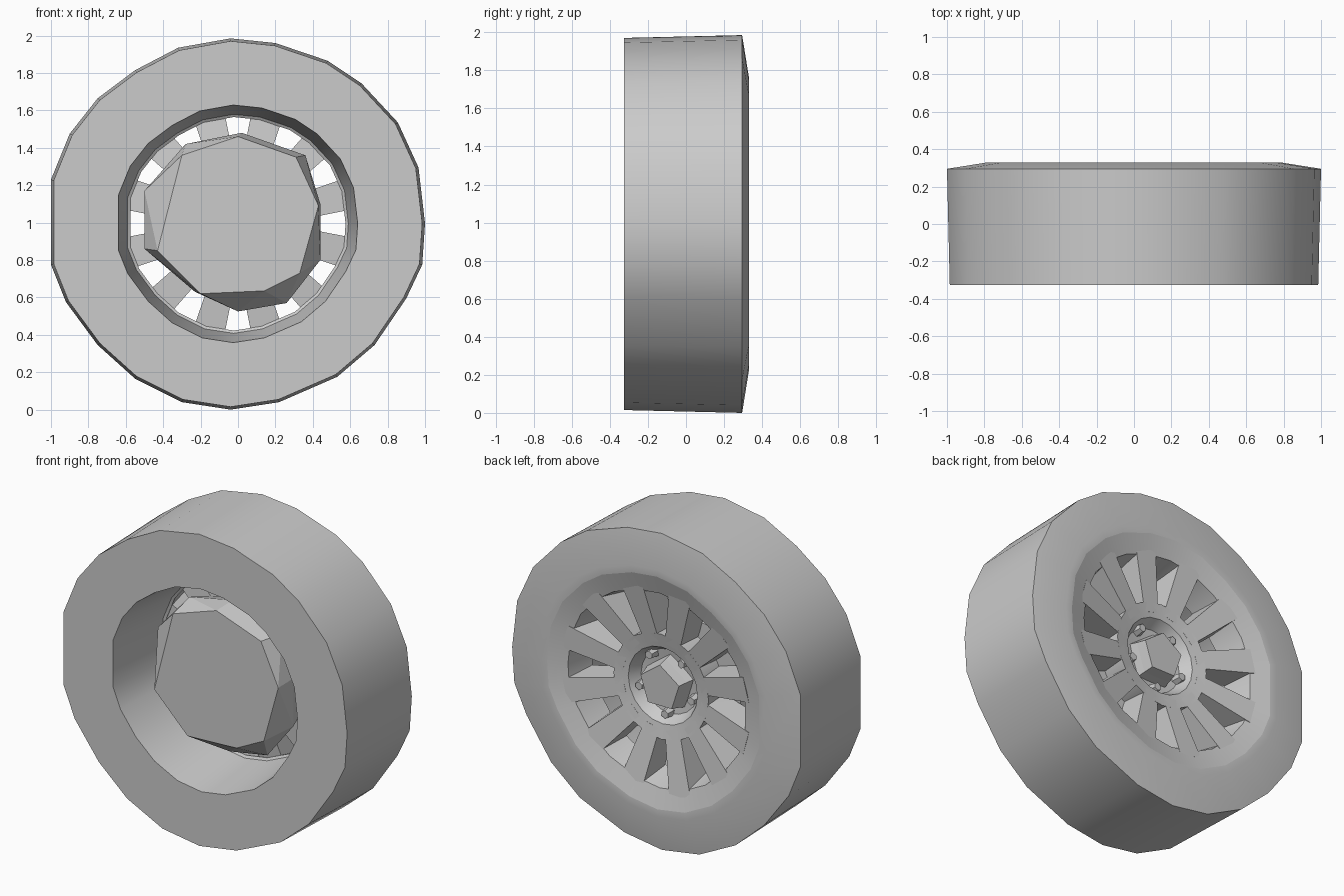
import bpy, bmesh, math
from mathutils import Vector, Matrix

cube = bpy.data.objects.get("Cube")
if cube:
    bpy.data.objects.remove(cube, do_unlink=True)

CZ = 0.995        # axle height
SPOKES = 12
TAU = 2 * math.pi

grey = bpy.data.materials.new("plain grey")
grey.use_nodes = True
grey.diffuse_color = (0.6, 0.6, 0.6, 1)
grey.node_tree.nodes["Principled BSDF"].inputs["Base Color"].default_value = (0.6, 0.6, 0.6, 1)


def finish(name, bm, angle):
    """Turn a bmesh into a shaded object with the grey material."""
    bmesh.ops.recalc_face_normals(bm, faces=bm.faces)
    mesh = bpy.data.meshes.new(name)
    bm.to_mesh(mesh)
    bm.free()
    mesh.materials.append(grey)
    ob = bpy.data.objects.new(name, mesh)
    bpy.context.collection.objects.link(ob)
    bpy.ops.object.select_all(action='DESELECT')
    ob.select_set(True)
    bpy.context.view_layer.objects.active = ob
    if angle:
        bpy.ops.object.shade_smooth_by_angle(angle=math.radians(angle))


def polygon(sides, phase=0.0):
    """Unit polygon as (x, z) points."""
    return [(math.cos(TAU * i / sides + phase), math.sin(TAU * i / sides + phase))
            for i in range(sides)]


def lathe(name, outline, profile, angle, closed=True):
    """Sweep (radius, y) points round a unit outline; open profiles get end caps."""
    bm = bmesh.new()
    rings = [[bm.verts.new((r * x, y, CZ + r * z)) for x, z in outline] for r, y in profile]
    count, sides = len(rings), len(outline)
    for k in range(count if closed else count - 1):
        a, b = rings[k], rings[(k + 1) % count]
        for i in range(sides):
            j = (i + 1) % sides
            bm.faces.new((a[i], a[j], b[j], b[i]))
    if not closed:
        bm.faces.new(rings[0])
        bm.faces.new(rings[-1])
    finish(name, bm, angle)


def hull(bm, points):
    """Add a convex solid around the points."""
    verts = [bm.verts.new(p) for p in points]
    res = bmesh.ops.convex_hull(bm, input=verts)
    junk = [v for v in set(res["geom_interior"] + res["geom_unused"])
            if isinstance(v, bmesh.types.BMVert)]
    bmesh.ops.delete(bm, geom=junk, context='VERTS')


# Slightly uneven tyre outline (x, z about the axle)
tread = [(1.0, 0.0), (0.965, 0.30), (0.855, 0.54), (0.66, 0.75), (0.48, 0.87),
         (0.20, 0.965), (-0.04, 0.99), (-0.32, 0.94), (-0.55, 0.82), (-0.75, 0.67),
         (-0.90, 0.48), (-1.0, 0.235), (-1.0, -0.22), (-0.92, -0.42), (-0.75, -0.65),
         (-0.55, -0.83), (-0.30, -0.955), (-0.04, -0.995), (0.22, -0.955),
         (0.53, -0.82), (0.73, -0.65), (0.90, -0.40), (0.985, -0.22)]

# Tyre with tapered barrel opening at the front and chamfered back wall
lathe("tyre", tread, [(0.64, -0.325), (0.985, -0.325), (1.0, 0.295), (0.78, 0.33),
                      (0.735, 0.327), (0.59, 0.10)], 30)

# Shallow rim lip on the back, turning in at the window ends
lathe("rim_lip", tread, [(0.735, 0.327), (0.67, 0.308), (0.615, 0.292),
                         (0.575, 0.11), (0.59, 0.10)], 30)

# Broad spokes that widen toward the front, so the windows between them taper inward
bm = bmesh.new()
for i in range(SPOKES):
    turn = Matrix.Rotation(TAU * (i + 0.5) / SPOKES, 4, 'Y')
    pts = []
    for r, back, front, back_half, front_half in ((0.27, 0.237, 0.08, 0.052, 0.062),
                                                  (0.65, 0.303, 0.12, 0.076, 0.085)):
        for s in (-1, 1):
            pts.append(Vector((s * back_half, back, r)))
            pts.append(Vector((s * front_half, front, r - 0.04 * (r > 0.5))))
    hull(bm, [turn @ p + Vector((0, 0, CZ)) for p in pts])
finish("spokes", bm, 30)

# Hub: sloped ring around a recess, with a five-sided cap and lugs
lathe("hub_ring", polygon(20), [(0.33, 0.247), (0.24, 0.23), (0.20, 0.16),
                                (0.12, 0.15), (0.12, 0.08), (0.33, 0.08)], 30)
lathe("hub_cap", polygon(5, math.pi / 2), [(0.18, 0.12), (0.155, 0.20), (0.14, 0.26)],
      0, closed=False)
for i, (x, z) in enumerate(polygon(5, math.pi * 0.7)):
    bm = bmesh.new()
    bmesh.ops.create_cone(bm, cap_ends=True, segments=6, radius1=0.035, radius2=0.025,
                          depth=0.06, matrix=Matrix.Translation(
                              (0.19 * x, 0.18, CZ + 0.19 * z))
                          @ Matrix.Rotation(-math.pi / 2, 4, 'X'))
    finish("lug_nut_%d" % (i + 1), bm, 0)

# Faceted brake drum facing the front, slightly irregular
front_edge = [(-0.43, 0.85), (-0.30, 1.36), (0.0, 1.46), (0.31, 1.35),
              (0.43, 1.09), (0.33, 0.73), (0.14, 0.635), (-0.20, 0.62)]
wide_edge = [(-0.50, 1.17), (-0.28, 1.42), (0.02, 1.48), (0.36, 1.36), (0.44, 1.10),
             (0.44, 0.80), (0.26, 0.57), (0.0, 0.525), (-0.23, 0.63), (-0.50, 0.86)]
bm = bmesh.new()
hull(bm, [(x, -0.215, z) for x, z in front_edge]
     + [(x, -0.08, z) for x, z in wide_edge]
     + [(x * 0.88, 0.09, CZ + (z - CZ) * 0.88) for x, z in wide_edge])
bmesh.ops.dissolve_limit(bm, angle_limit=math.radians(1), verts=bm.verts, edges=bm.edges)
finish("brake_drum", bm, 0)
